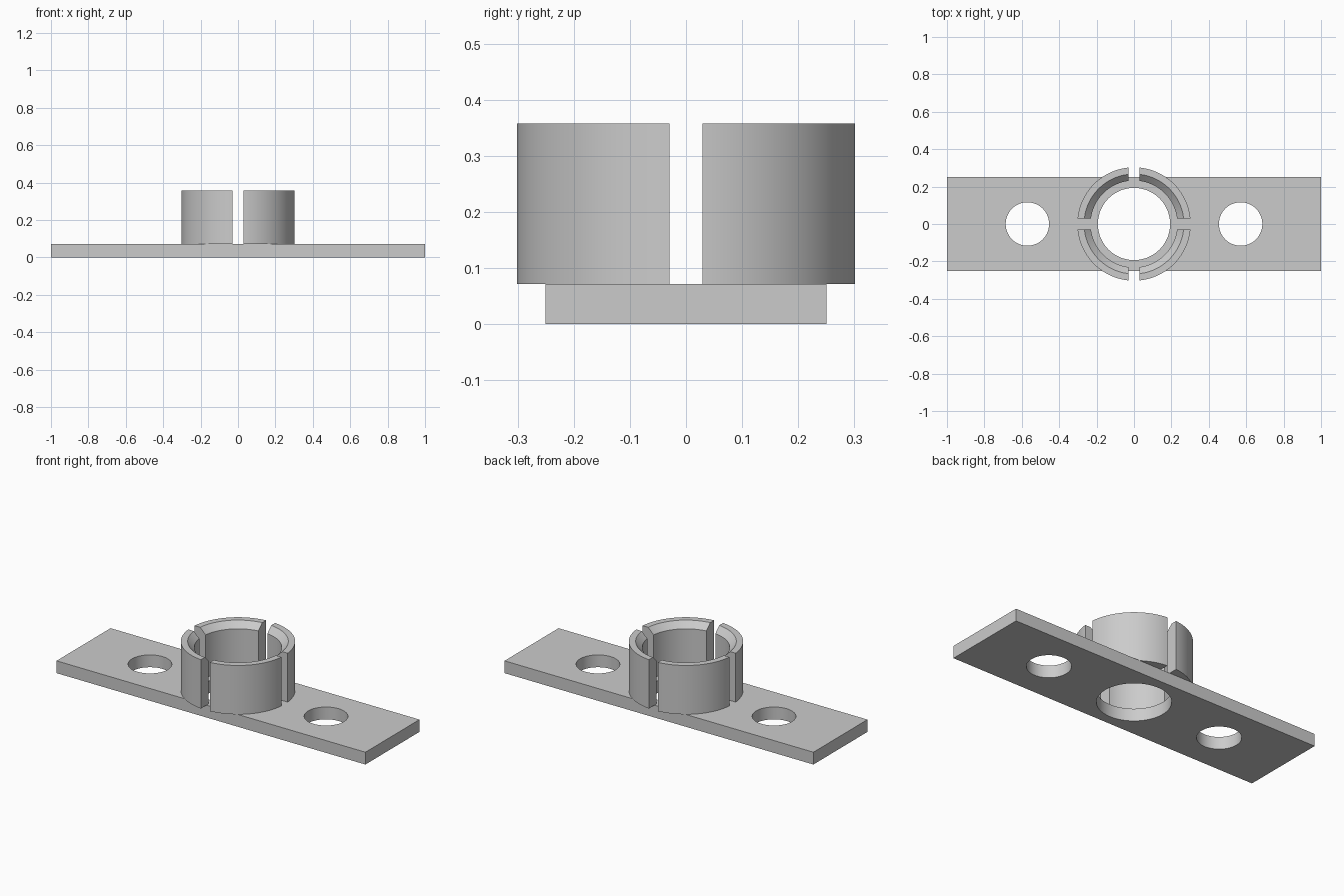
import bpy, bmesh
from math import asin, cos, sin, pi, radians

cube = bpy.data.objects.get("Cube")
if cube:
    bpy.data.objects.remove(cube, do_unlink=True)

PLATE_TOP, RING_TOP = 0.072, 0.358
SLOT_HALF = 0.029
STEPS = 32

grey = bpy.data.materials.new("light grey")
grey.use_nodes = True
grey.diffuse_color = (0.6, 0.6, 0.6, 1)
grey.node_tree.nodes["Principled BSDF"].inputs["Base Color"].default_value = (0.6, 0.6, 0.6, 1)


def finish(obj):
    obj.data.materials.clear()
    obj.data.materials.append(grey)
    bpy.ops.object.select_all(action="DESELECT")
    obj.select_set(True)
    bpy.context.view_layer.objects.active = obj
    bpy.ops.object.shade_smooth_by_angle(angle=radians(30))


# Base plate with one central bore and two mounting holes
bpy.ops.mesh.primitive_cube_add(size=1, location=(0, 0, PLATE_TOP / 2))
plate = bpy.context.object
plate.name = "base_plate"
plate.scale = (2, 0.5, PLATE_TOP)
bpy.ops.object.transform_apply(location=True, rotation=False, scale=True)
for x, radius in ((-0.57, 0.116), (0, 0.193), (0.57, 0.116)):
    bpy.ops.mesh.primitive_cylinder_add(vertices=96, radius=radius, depth=0.4, location=(x, 0, 0))
    cutter = bpy.context.object
    cut = plate.modifiers.new("hole", "BOOLEAN")
    cut.operation, cut.solver, cut.object = "DIFFERENCE", "EXACT", cutter
    bpy.context.view_layer.objects.active = plate
    bpy.ops.object.modifier_apply(modifier=cut.name)
    bpy.data.objects.remove(cutter, do_unlink=True)
finish(plate)

# Collar wall section as (radius, height), chamfered on the inner top edge
section = [(0.232, PLATE_TOP), (0.303, PLATE_TOP), (0.303, RING_TOP),
           (0.267, RING_TOP), (0.232, RING_TOP - 0.035)]


def collar_segment(name, turn):
    """Quarter of the collar whose ends are parallel to the cross slots."""
    bm = bmesh.new()
    rings = []
    for i in range(STEPS + 1):
        ring = []
        for r, z in section:
            gap = asin(SLOT_HALF / r)
            a = turn + gap + (pi / 2 - 2 * gap) * i / STEPS
            ring.append(bm.verts.new((r * cos(a), r * sin(a), z)))
        rings.append(ring)
    n = len(section)
    for a, b in zip(rings, rings[1:]):
        for k in range(n):
            bm.faces.new((a[k], a[(k + 1) % n], b[(k + 1) % n], b[k]))
    bm.faces.new(rings[0])
    bm.faces.new(rings[-1])
    bmesh.ops.recalc_face_normals(bm, faces=bm.faces)
    mesh = bpy.data.meshes.new(name)
    bm.to_mesh(mesh)
    bm.free()
    obj = bpy.data.objects.new(name, mesh)
    bpy.context.collection.objects.link(obj)
    finish(obj)


# Four collar segments around the bore
for q, place in enumerate(("back_left", "back_right", "front_right", "front_left")):
    collar_segment("collar_segment_" + place, q * pi / 2)
